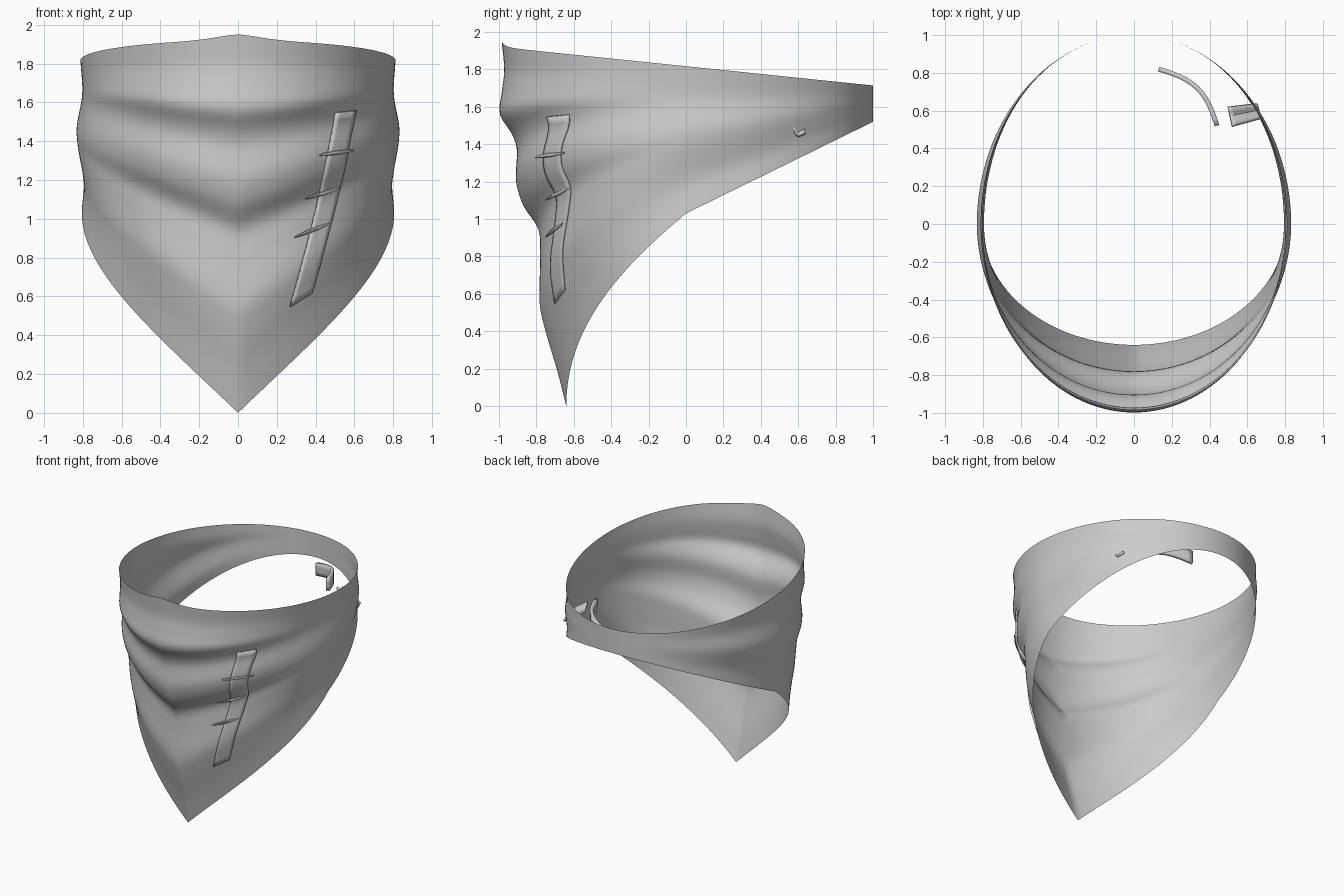
import bpy, math
from mathutils import Vector
from mathutils.bvhtree import BVHTree

if "Cube" in bpy.data.objects:
    bpy.data.objects.remove(bpy.data.objects["Cube"])


def curve(pts, t):
    """Smooth interpolation through (t, value) pairs."""
    n = len(pts)

    def slope(i):
        a, b = pts[max(i - 1, 0)], pts[min(i + 1, n - 1)]
        return (b[1] - a[1]) / (b[0] - a[0])
    i = 0
    while i < n - 2 and t > pts[i + 1][0]:
        i += 1
    (t0, p0), (t1, p1) = pts[i], pts[i + 1]
    h = t1 - t0
    u = (t - t0) / h
    return ((2*u**3 - 3*u*u + 1) * p0 + (u**3 - 2*u*u + u) * h * slope(i)
            + (3*u*u - 2*u**3) * p1 + (u**3 - u*u) * h * slope(i + 1))


def grid(name, rows, closed=False, thick=0.0):
    """Smooth quad sheet from rows of points, optionally thickened."""
    n = len(rows[0])
    verts = [p for r in rows for p in r]
    faces = []
    for j in range(len(rows) - 1):
        for i in range(n if closed else n - 1):
            k = (i + 1) % n
            faces.append((j*n + i, j*n + k, (j + 1)*n + k, (j + 1)*n + i))
    me = bpy.data.meshes.new(name)
    me.from_pydata(verts, [], faces)
    me.update()
    ob = bpy.data.objects.new(name, me)
    bpy.context.collection.objects.link(ob)
    if thick:
        m = ob.modifiers.new("thickness", 'SOLIDIFY')
        m.thickness = thick
        m.offset = 0
    bpy.ops.object.select_all(action='DESELECT')
    bpy.context.view_layer.objects.active = ob
    ob.select_set(True)
    bpy.ops.object.shade_smooth_by_angle(angle=math.radians(40))
    return ob


# Front centre fold profile (height fraction, depth) and side width profile
FRONT = [(0, .64), (.10, .69), (.2, .748), (.28, .782), (.41, .78), (.485, .79),
         (.55, .87), (.615, .908), (.705, .905), (.745, .93), (.8, .995),
         (.86, .985), (.92, .972), (1, .985)]
SIDE = [(0, .805), (.21, .795), (.53, .832), (.78, .803), (1, .812)]


def cloth(a, v):
    """Point on the scarf: a = angle from the front, v = bottom to top."""
    c, s = math.cos(a), math.sin(a)
    w = curve(SIDE, v)
    if c >= 0:
        depth = curve(FRONT, v)
        t = min(abs(a), 2*math.pi - abs(a)) / (math.pi / 2)
        low = 1.22 * t - .19 * t * t
    else:
        depth = 1.0
        w += (.82 - w) * c * c
        low = 1.03 - .49 * c
    x, y = w * s, -depth * c
    yt = -(.985 if c >= 0 else 1) * c
    top = 1.817 - .103 * yt
    if c > 0:
        top += .032 * math.exp(-abs(.81 * s / .16) ** 1.6)
    return Vector((x, y, low + (top - low) * v))


# Scarf: one draped closed sheet, pointed at the front
N, M = 128, 64
rows = [[cloth(2*math.pi*i/N, j/M) for i in range(N)] for j in range(M + 1)]
scarf = grid("scarf", rows, closed=True)
tree = BVHTree.FromPolygons([v.co for v in scarf.data.vertices],
                            [tuple(p.vertices) for p in scarf.data.polygons])


def on_cloth(x, z, lift):
    hit, nor, _, _ = tree.ray_cast(Vector((x, -3, z)), Vector((0, 1, 0)))
    if nor.y > 0:
        nor = -nor
    return hit + nor * lift


# Repair patch lying on the front right
rows = []
for j in range(25):
    t = j / 24
    left = Vector((.265, .55)).lerp(Vector((.50, 1.55)), t)
    right = Vector((.375, .62)).lerp(Vector((.60, 1.56)), t)
    bow = .015 * math.sin(math.pi * t)
    rows.append([on_cloth(p.x + bow, p.y, .008)
                 for p in (left.lerp(right, k / 5) for k in range(6))])
grid("patch", rows, thick=.012)

# Three stitches across the patch
for n, (x0, z0, x1, z1) in enumerate([(.41, 1.33, .585, 1.355),
                                      (.335, 1.11, .515, 1.165),
                                      (.285, .905, .46, .975)]):
    rows = []
    for j in range(9):
        t = j / 8
        p = on_cloth(x0 + (x1 - x0)*t, z0 + (z1 - z0)*t, .018)
        r = .004 + .007 * math.sin(math.pi * t)
        rows.append([p + Vector((0, r*math.cos(k*math.pi/4), r*math.sin(k*math.pi/4)))
                     for k in range(8)])
    grid("stitch_%d" % (n + 1), rows, closed=True)

# Loose curved tie end inside the back
rows = []
for j in range(13):
    t = j / 12
    p = Vector((.13 + .31*t, .82 - .30*t, 1.48 + .07*t))
    p += Vector((.05, .05, .015)) * math.sin(math.pi * t)
    rows.append([p + Vector((0, 0, .1 * k / 3)) for k in range(4)])
grid("inner_tie", rows, thick=.025)

# Short folded tie end poking out through the side
rows = []
for j in range(9):
    t = j / 8
    mid = Vector((.51 + .15*t, .57 + .03*t, 1.56 - .10*t))
    half = .05 - .012 * t
    rows.append([mid + Vector((-.01*k, half*k, .035*abs(k) - .02*k - .015))
                 for k in (-1, -.5, 0, .5, 1)])
grid("outer_tie", rows, thick=.018)
